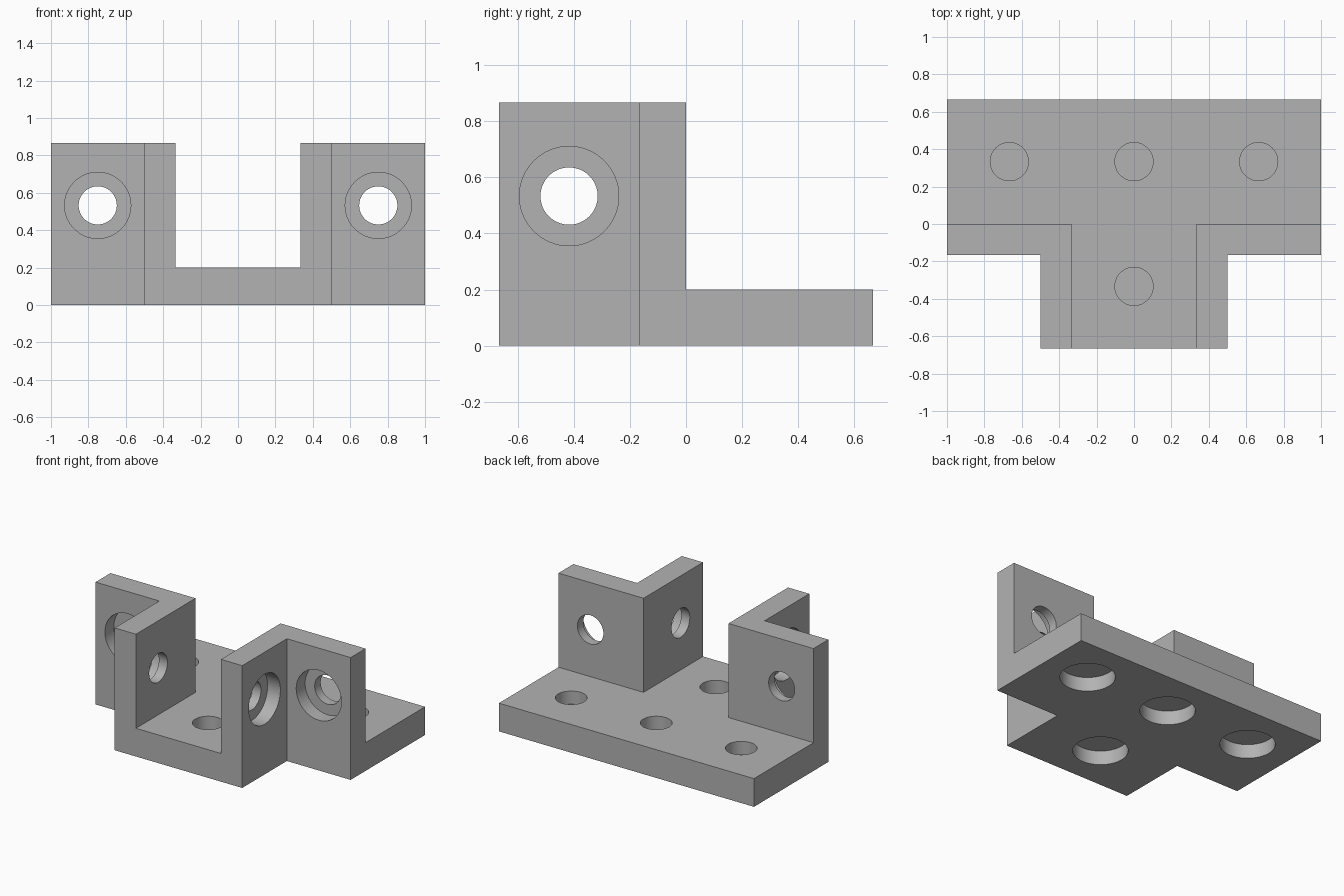
import bpy
import bmesh
from mathutils import Matrix, Vector

cube = bpy.data.objects.get("Cube")
if cube:
    bpy.data.objects.remove(cube, do_unlink=True)

# Main dimensions
T = 1 / 6                 # wall thickness
BASE, TOP = 0.2, 0.867    # plate top and wall top
HOLE, BORE = 0.102, 0.177 # screw hole and counterbore radii
DEPTH = 0.1               # counterbore depth
SKIN = 0.007              # thin web closing the plate holes
OVER = 0.02               # cutter overshoot

grey = bpy.data.materials.new("plain grey")
grey.use_nodes = True
grey.diffuse_color = (0.45, 0.45, 0.45, 1)
grey.node_tree.nodes["Principled BSDF"].inputs["Base Color"].default_value = grey.diffuse_color


def make_object(name, bm):
    bmesh.ops.recalc_face_normals(bm, faces=bm.faces)
    mesh = bpy.data.meshes.new(name)
    bm.to_mesh(mesh)
    bm.free()
    mesh.materials.append(grey)
    obj = bpy.data.objects.new(name, mesh)
    bpy.context.collection.objects.link(obj)
    return obj


def mirrored_prism(name, half, z0, z1):
    """Extrude a plan outline given by its right-hand half."""
    outline = half + [(-x, y) for x, y in reversed(half)]
    bm = bmesh.new()
    face = bm.faces.new([bm.verts.new((x, y, z0)) for x, y in outline])
    up = bmesh.ops.extrude_face_region(bm, geom=[face])
    verts = [v for v in up["geom"] if isinstance(v, bmesh.types.BMVert)]
    bmesh.ops.translate(bm, verts=verts, vec=(0, 0, z1 - z0))
    return make_object(name, bm)


def add_cylinder(bm, start, direction, start_offset, end_offset, radius):
    """Cylinder along a direction, from one offset to another past start."""
    d = Vector(direction)
    centre = Vector(start) + d * (start_offset + end_offset) / 2
    turn = d.to_track_quat("Z", "Y").to_matrix().to_4x4()
    bmesh.ops.create_cone(bm, cap_ends=True, segments=64, radius1=radius, radius2=radius,
                          depth=end_offset - start_offset,
                          matrix=Matrix.Translation(centre) @ turn)


def cut(obj, cutter):
    cutter.hide_render = True
    mod = obj.modifiers.new("cut", "BOOLEAN")
    mod.operation = "DIFFERENCE"
    mod.solver = "EXACT"
    mod.object = cutter
    graph = bpy.context.evaluated_depsgraph_get()
    result = bpy.data.meshes.new_from_object(obj.evaluated_get(graph))
    obj.modifiers.clear()
    obj.data = result
    bpy.data.objects.remove(cutter, do_unlink=True)


# T-shaped block, then the open space above the plate and between the walls
bracket = mirrored_prism("corner_bracket",
                         [(0.5, -4 * T), (0.5, -T), (1, -T), (1, 4 * T)], 0, TOP)
cut(bracket, mirrored_prism("open_space", [(2 * T, -1), (2 * T, 0), (1.1, 0), (1.1, 1)], BASE, 1))

# Screw holes and counterbores
holes, bores = bmesh.new(), bmesh.new()
for side in (-1, 1):
    for start, direction in (((side * 0.75, -T, 0.533), (0, 1, 0)),
                             ((side * 0.5, -2.5 * T, 0.533), (-side, 0, 0))):
        add_cylinder(holes, start, direction, -OVER, T + OVER, HOLE)
        add_cylinder(bores, start, direction, -OVER, DEPTH, BORE)
for x, y in ((-4 * T, 2 * T), (0, 2 * T), (4 * T, 2 * T), (0, -2 * T)):
    add_cylinder(holes, (x, y, 0), (0, 0, 1), DEPTH + SKIN, BASE + OVER, HOLE)
    add_cylinder(bores, (x, y, 0), (0, 0, 1), -OVER, DEPTH, BORE)
cut(bracket, make_object("screw_holes", holes))
cut(bracket, make_object("counterbores", bores))

# Smooth round walls, crisp edges
bpy.ops.object.select_all(action="DESELECT")
bracket.select_set(True)
bpy.context.view_layer.objects.active = bracket
bpy.ops.object.shade_smooth_by_angle()
